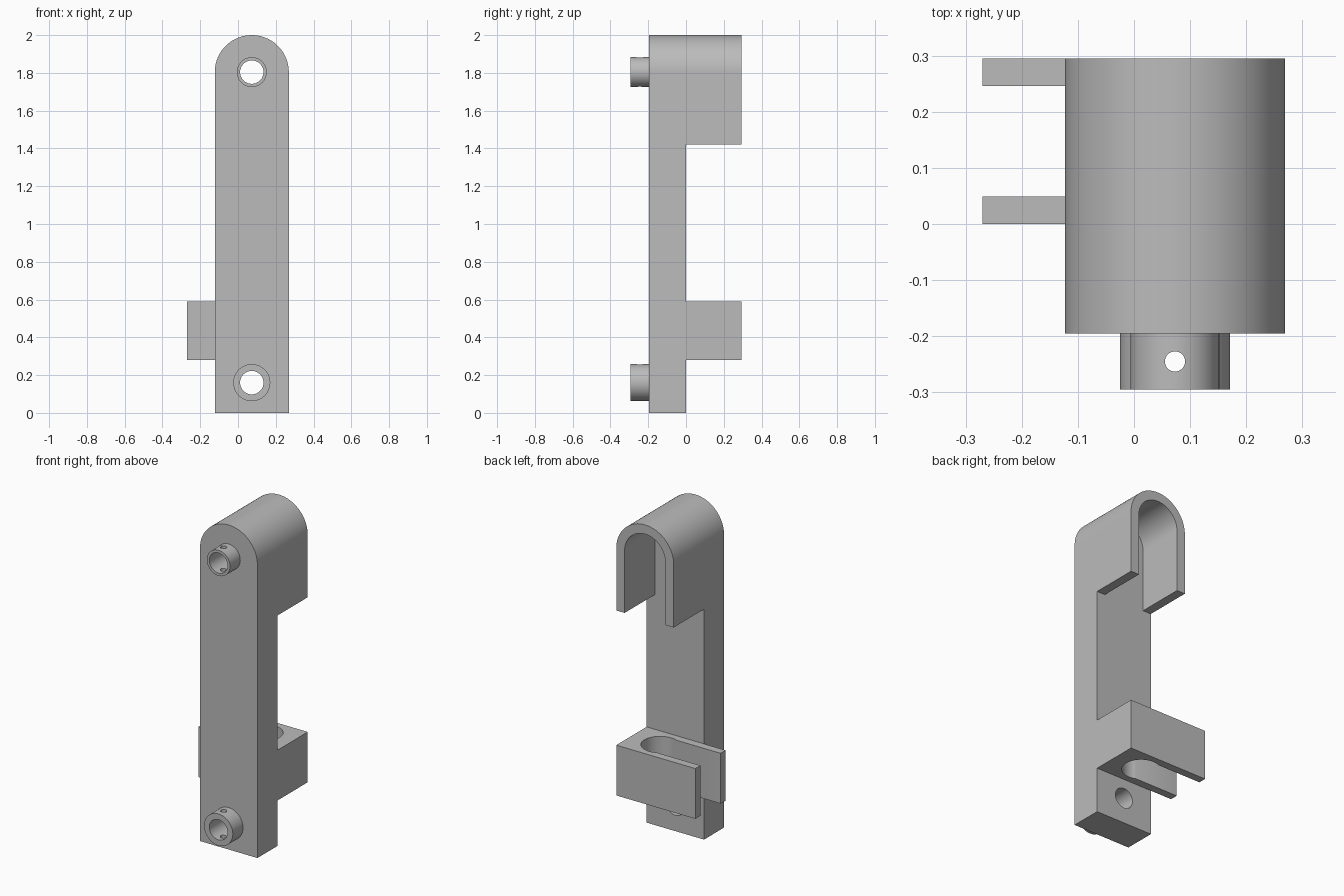
import bpy, bmesh
from math import cos, sin, pi, asin
from mathutils import Vector

if "Cube" in bpy.data.objects:
    bpy.data.objects.remove(bpy.data.objects["Cube"])

grey = bpy.data.materials.new("plain_grey")
grey.use_nodes = True
grey.diffuse_color = (0.5, 0.5, 0.5, 1)
grey.node_tree.nodes["Principled BSDF"].inputs["Base Color"].default_value = (0.5, 0.5, 0.5, 1)

CX, HALF = 0.073, 0.196            # bar centre line and half width
FRONT, BACK, REAR = -0.195, 0.0, 0.295
TOP_Z, LOW_Z = 2 - HALF, 0.16      # boss heights
BORE = 0.062


def arc(cx, cy, r, start, end, steps=48):
    angles = [start + (end - start) * i / steps for i in range(steps + 1)]
    return [(cx + r * cos(a), cy + r * sin(a)) for a in angles]


def prism(name, outline, axis, low, high):
    """Extrude a closed outline along y (outline in xz) or z (outline in xy)."""
    bm = bmesh.new()

    def point(p, d):
        return (p[0], d, p[1]) if axis == "y" else (p[0], p[1], d)

    face = bm.faces.new([bm.verts.new(point(p, low)) for p in outline])
    result = bmesh.ops.extrude_face_region(bm, geom=[face])
    moved = [v for v in result["geom"] if isinstance(v, bmesh.types.BMVert)]
    step = high - low
    bmesh.ops.translate(bm, verts=moved, vec=Vector((0, step, 0) if axis == "y" else (0, 0, step)))
    bmesh.ops.recalc_face_normals(bm, faces=bm.faces)
    mesh = bpy.data.meshes.new(name)
    bm.to_mesh(mesh)
    bm.free()
    mesh.materials.append(grey)
    obj = bpy.data.objects.new(name, mesh)
    bpy.context.collection.objects.link(obj)
    return obj


def rod(name, x, other, r, axis, low, high, steps=64):
    return prism(name, arc(x, other, r, 0, 2 * pi, steps)[:-1], axis, low, high)


def select(obj):
    bpy.ops.object.select_all(action="DESELECT")
    obj.select_set(True)
    bpy.context.view_layer.objects.active = obj


def cut(obj, cutter):
    cutter.hide_render = True
    select(obj)
    mod = obj.modifiers.new("cut", "BOOLEAN")
    mod.operation, mod.solver, mod.object = "DIFFERENCE", "EXACT", cutter
    bpy.ops.object.modifier_apply(modifier=mod.name)
    bpy.data.objects.remove(cutter)


def finish(obj):
    select(obj)
    bpy.ops.object.shade_smooth_by_angle(angle=pi / 6)


# Long bar with a round top and two bores
bar = prism("bar", [(CX - HALF, 0), (CX + HALF, 0)] + arc(CX, TOP_Z, HALF, 0, pi),
            "y", FRONT, BACK)
for z in (TOP_Z, LOW_Z):
    cut(bar, rod("bore_cutter", CX, z, BORE, "y", -0.5, 0.1))
finish(bar)

# Arched hook behind the top
HOOK_Z, INNER = 1.42, HALF - 0.057
hook = prism("hook",
             [(CX + HALF, HOOK_Z)] + arc(CX, TOP_Z, HALF, 0, pi) + [(CX - HALF, HOOK_Z)]
             + [(CX - INNER, HOOK_Z)] + arc(CX, TOP_Z, INNER, pi, 0) + [(CX + INNER, HOOK_Z)],
             "y", BACK, REAR)
finish(hook)

# Side-opening clip: round seat that runs into a slightly narrower slot
TIP, MID, SLOT, SEAT = -0.27, REAR / 2, 0.0985, 0.108
mouth = pi - asin(SLOT / SEAT)
clip = prism("clip",
             [(CX + HALF, BACK), (CX + HALF, REAR), (TIP, REAR), (TIP, MID + SLOT)]
             + arc(CX, MID, SEAT, mouth, -mouth)
             + [(TIP, MID - SLOT), (TIP, BACK)],
             "z", 0.28, 0.59)
finish(clip)

# Front bosses, each bored through and drilled from top to bottom
for name, z, r in (("upper_boss", TOP_Z, 0.079), ("lower_boss", LOW_Z, 0.098)):
    boss = rod(name, CX, z, r, "y", -0.295, FRONT)
    cut(boss, rod("bore_cutter", CX, z, BORE, "y", -0.5, 0.1))
    cut(boss, rod("pin_cutter", CX, -0.245, 0.018, "z", z - 0.2, z + 0.2, 32))
    finish(boss)
